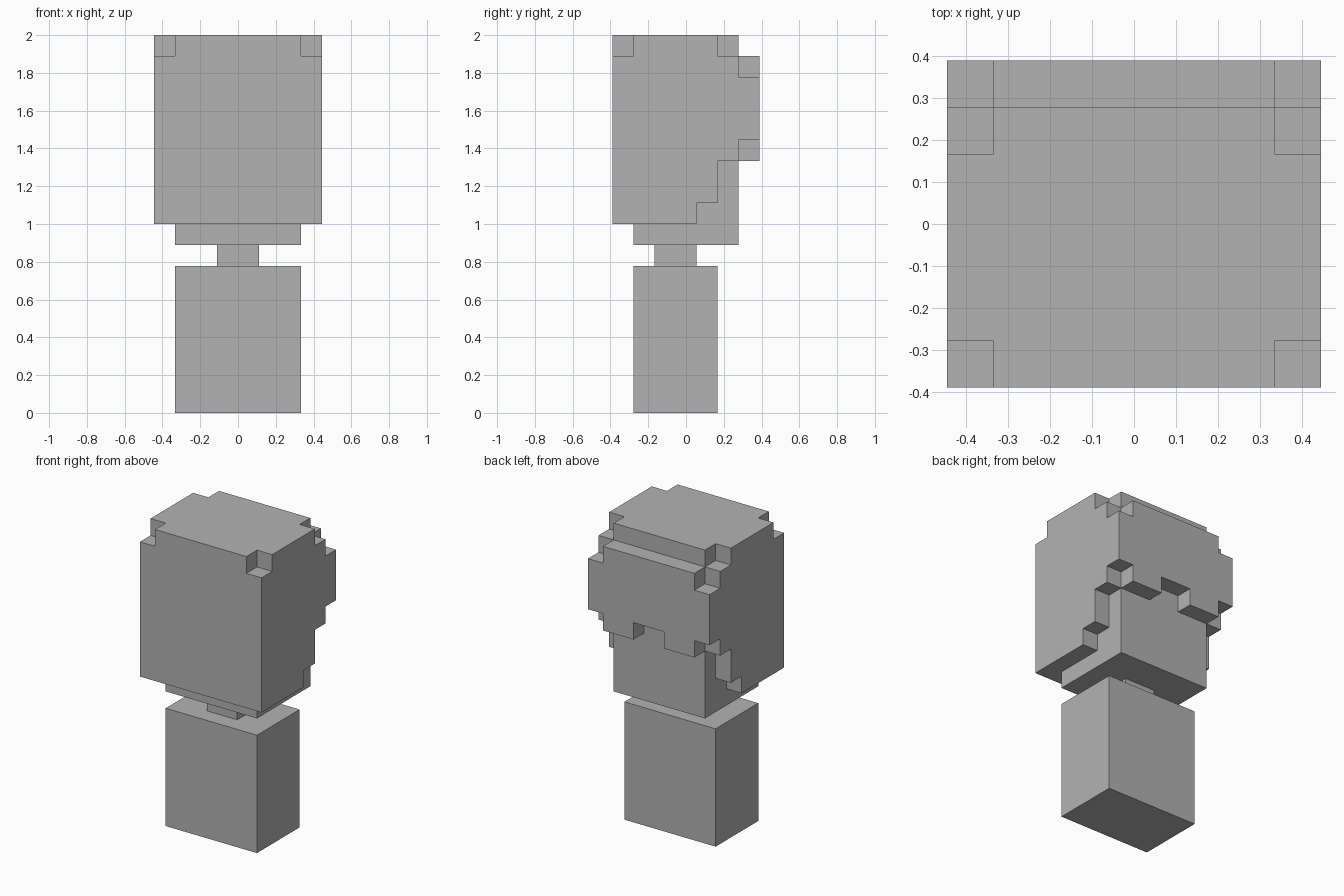
import bpy
import bmesh
from mathutils import Vector

cube = bpy.data.objects.get("Cube")
if cube:
    bpy.data.objects.remove(cube, do_unlink=True)

U = 2 / 18  # one block of the grid; the figure is 18 blocks tall

grey = bpy.data.materials.new("plain_grey")
grey.use_nodes = True
colour = (0.448, 0.448, 0.448, 1)
grey.diffuse_color = colour
for node in grey.node_tree.nodes:
    if node.type == 'BSDF_PRINCIPLED':
        node.inputs["Base Color"].default_value = colour


def finish(name, bm):
    """Scale from blocks to units and make the object."""
    bmesh.ops.scale(bm, vec=(U, U, U), verts=bm.verts)
    mesh = bpy.data.meshes.new(name)
    bm.to_mesh(mesh)
    bm.free()
    mesh.materials.append(grey)
    obj = bpy.data.objects.new(name, mesh)
    bpy.context.collection.objects.link(obj)
    return obj


def box(name, low, high):
    low, high = Vector(low), Vector(high)
    bm = bmesh.new()
    bmesh.ops.create_cube(bm, size=1)
    bmesh.ops.scale(bm, vec=high - low, verts=bm.verts)
    bmesh.ops.translate(bm, vec=(low + high) / 2, verts=bm.verts)
    return finish(name, bm)


def is_hair(column, row, level):
    """Column counts out from the middle, row from the -y side, level from z = 0."""
    outer = column == 3
    if level == 17:    # crown, with its four corners cut
        return row < 6 and not (outer and row in (0, 5))
    if level == 16:    # top of the fringe, narrower by a block each side
        return not (outer and row == 6)
    if level > 12:
        return True
    if level == 12 and row == 6:    # two locks at the bottom of the fringe
        return column in (1, 2)
    # side locks step back toward the nape
    reach = {9: 4, 10: 5, 11: 5, 12: 6}[level]
    return row == 0 or (outer and row < reach)


def blocks(name, cells):
    """Skin a set of grid cells, keeping only the exposed faces."""
    bm = bmesh.new()
    for cell in cells:
        centre = Vector(cell) + Vector((0.5, -3, 0.5))
        for axis in range(3):
            for sign in (-1, 1):
                step = [0, 0, 0]
                step[axis] = sign
                if tuple(a + b for a, b in zip(cell, step)) in cells:
                    continue
                n = Vector(step) / 2
                u = Vector((0, 0, 0))
                u[(axis + 1) % 3] = 0.5
                v = n.cross(u) * 2
                corners = (-u - v, u - v, u + v, v - u)
                bm.faces.new([bm.verts.new(centre + n + c) for c in corners])
    bmesh.ops.remove_doubles(bm, verts=bm.verts, dist=0.01)
    bmesh.ops.dissolve_limit(bm, angle_limit=0.02, verts=bm.verts, edges=bm.edges)
    return finish(name, bm)


# Body, neck and head
box("body", (-3, -2.5, 0), (3, 1.5, 7))
box("neck", (-1, -1.5, 7), (1, 0.5, 8))
box("head", (-3, -2.5, 8), (3, 2.5, 13))

# Hair, mirrored left to right
hair_cells = {
    (x, row, level)
    for column in range(4) for x in (column, -1 - column)
    for row in range(7) for level in range(9, 18)
    if is_hair(column, row, level)
}
blocks("hair", hair_cells)
